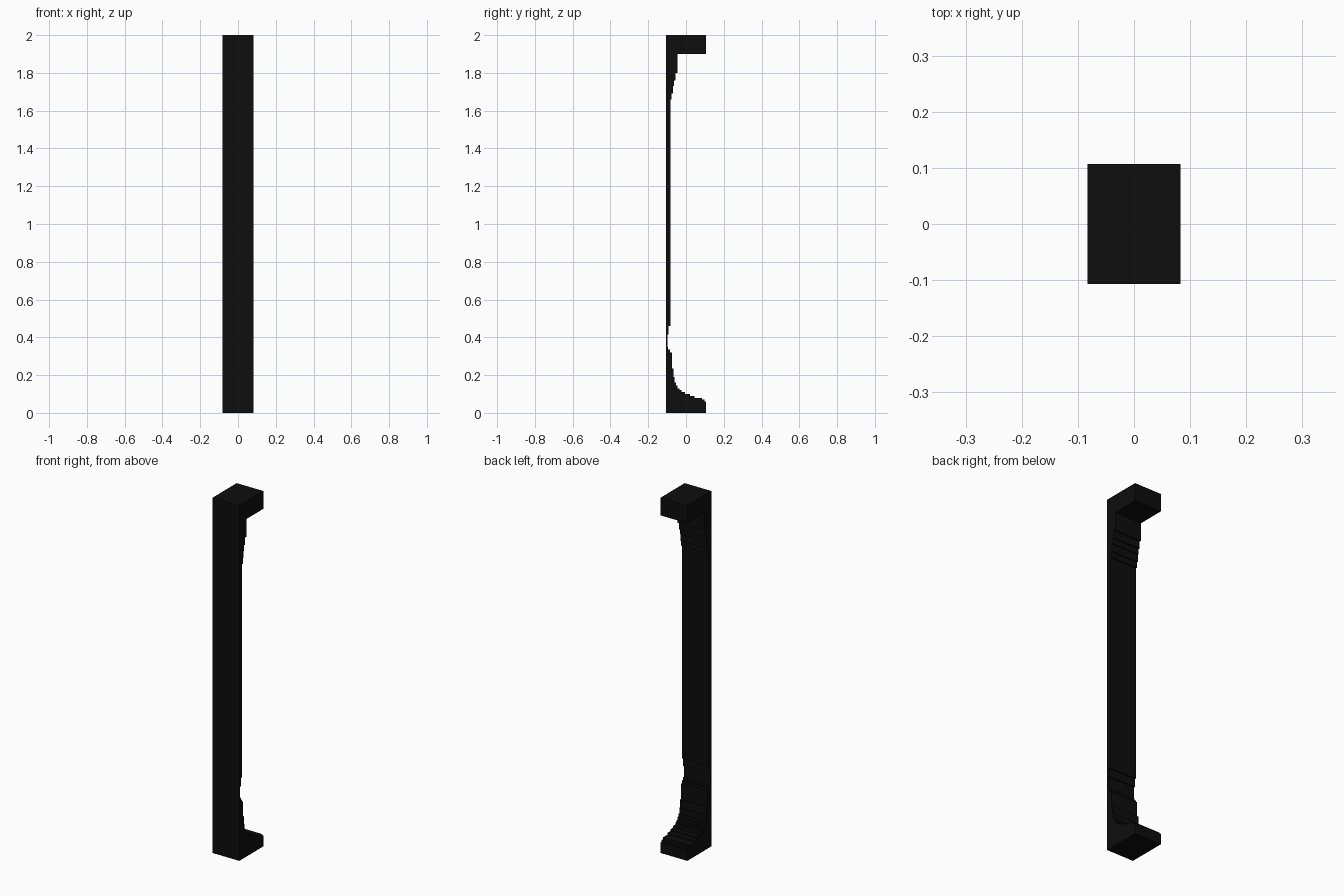
import bpy, bmesh

if "Cube" in bpy.data.objects:
    bpy.data.objects.remove(bpy.data.objects["Cube"])

W, D = 0.083, 0.107          # half width, half depth
black = bpy.data.materials.new("near black")
black.diffuse_color = (0.004, 0.004, 0.004, 1)
black.use_nodes = True
black.node_tree.nodes["Principled BSDF"].inputs["Base Color"].default_value = black.diffuse_color


def extrude_profile(name, pts):
    """Extrude a closed (y, z) outline across the full width."""
    bm = bmesh.new()
    face = bm.faces.new([bm.verts.new((-W, y, z)) for y, z in pts])
    res = bmesh.ops.extrude_face_region(bm, geom=[face])
    verts = [g for g in res["geom"] if isinstance(g, bmesh.types.BMVert)]
    bmesh.ops.translate(bm, verts=verts, vec=(2 * W, 0, 0))
    bmesh.ops.recalc_face_normals(bm, faces=bm.faces)
    me = bpy.data.meshes.new(name)
    bm.to_mesh(me)
    bm.free()
    me.materials.append(black)
    ob = bpy.data.objects.new(name, me)
    bpy.context.collection.objects.link(ob)
    return ob


# Stepped inner surface, bottom to top: (y of step, z where the step ends)
steps = [(0.107, 0.06), (0.098, 0.07), (0.085, 0.08), (0.045, 0.09),
         (0.02, 0.10), (-0.005, 0.11), (-0.025, 0.12), (-0.035, 0.13),
         (-0.045, 0.145), (-0.053, 0.16), (-0.06, 0.19), (-0.066, 0.235),
         (-0.074, 0.32), (-0.085, 0.335), (-0.094, 0.35), (-0.099, 0.415),
         (-0.092, 0.46), (-0.083, 1.66), (-0.076, 1.69), (-0.07, 1.73),
         (-0.063, 1.76), (-0.055, 1.80), (-0.045, 1.90), (D, 2.0)]

# Post with flared foot, curved bracket and top block in one piece
outline, z0 = [(-D, 0.0)], 0.0
for y, z1 in steps:
    outline += [(y, z0), (y, z1)]
    z0 = z1
outline.append((-D, 2.0))
extrude_profile("post_with_foot_and_cap", outline)
